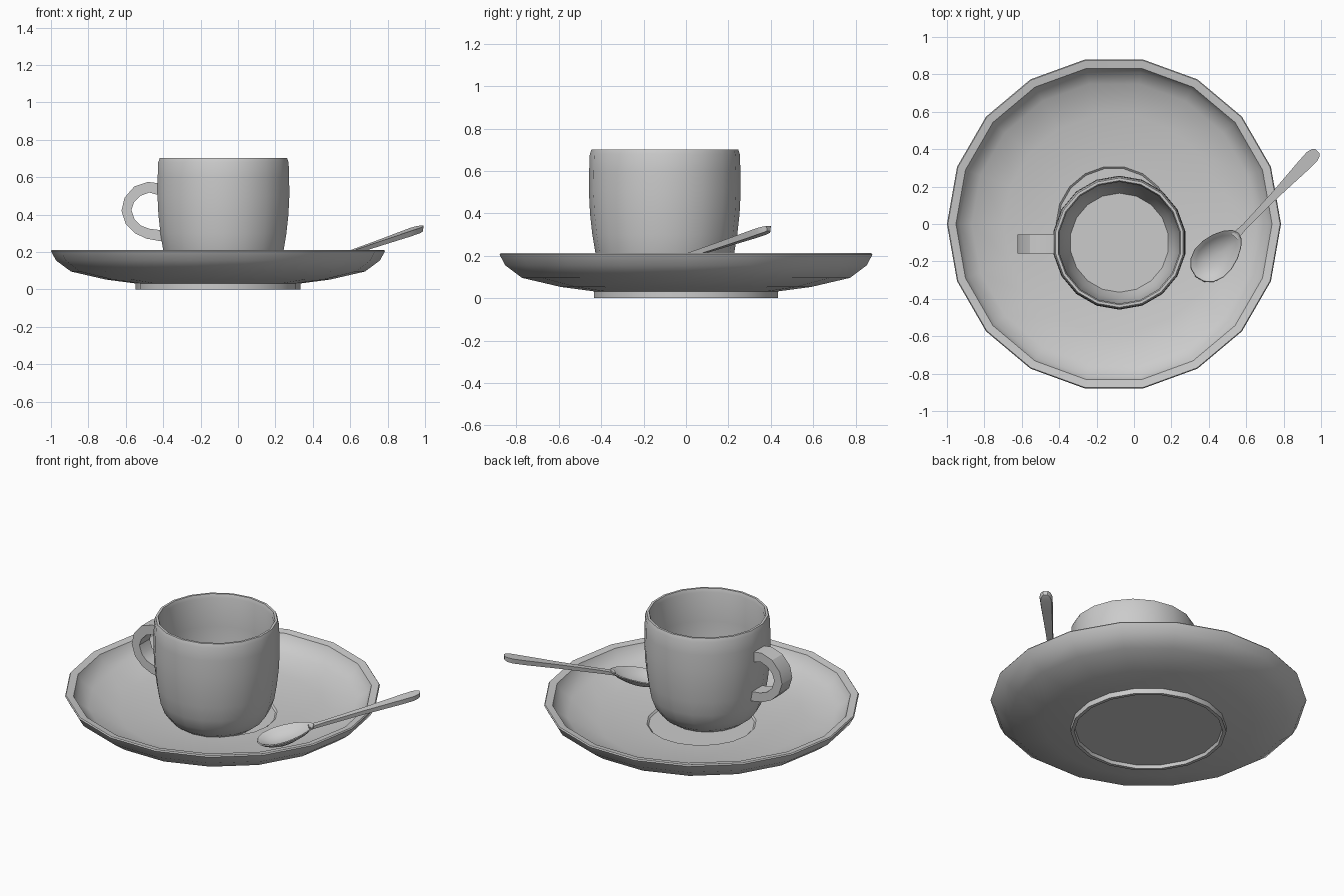
import bpy, bmesh
from math import sin, cos, pi, radians

if "Cube" in bpy.data.objects:
    bpy.data.objects.remove(bpy.data.objects["Cube"])


def loft(name, rings, smooth=30):
    """Skin a list of equal-length point rings and cap both ends."""
    bm = bmesh.new()
    loops = [[bm.verts.new(p) for p in ring] for ring in rings]
    n = len(loops[0])
    for a, b in zip(loops, loops[1:]):
        for i in range(n):
            j = (i + 1) % n
            bm.faces.new((a[i], a[j], b[j], b[i]))
    bm.faces.new(loops[0][::-1])
    bm.faces.new(loops[-1])
    bmesh.ops.recalc_face_normals(bm, faces=bm.faces)
    mesh = bpy.data.meshes.new(name)
    bm.to_mesh(mesh)
    bm.free()
    ob = bpy.data.objects.new(name, mesh)
    bpy.context.collection.objects.link(ob)
    bpy.ops.object.select_all(action='DESELECT')
    ob.select_set(True)
    bpy.context.view_layer.objects.active = ob
    bpy.ops.object.shade_smooth_by_angle(angle=radians(smooth))
    return ob


def lathe(name, profile, cx, cy, sides=18, phase=0.0):
    ang = [phase + 2 * pi * i / sides for i in range(sides)]
    return loft(name, [[(cx + r * cos(a), cy + r * sin(a), z) for a in ang]
                       for r, z in profile])


# saucer: foot ring, underside, rim, dish and shallow well
lathe("saucer", [(.415, .02), (.42, 0), (.44, 0), (.44, .032), (.60, .053),
                 (.786, .096), (.866, .155), (.893, .205), (.888, .212),
                 (.845, .205), (.825, .165), (.76, .122), (.59, .08),
                 (.31, .066), (.30, .057)], -.107, 0)

# cup: outside from base to lip, then inside down to the floor
lathe("cup", [(.22, .06), (.265, .092), (.303, .145), (.327, .21), (.342, .30),
              (.353, .40), (.358, .50), (.357, .60), (.354, .68), (.346, .702),
              (.332, .702), (.325, .68), (.327, .50), (.318, .36), (.298, .22),
              (.265, .14)], -.078, -.10, phase=radians(10))

# cup handle: strap following outer and inner curves
outer = [(-.405, .565), (-.48, .575), (-.555, .55), (-.607, .49), (-.623, .42),
         (-.60, .35), (-.55, .30), (-.49, .272), (-.398, .255)]
inner = [(-.405, .50), (-.475, .518), (-.523, .50), (-.556, .465), (-.57, .425),
         (-.553, .375), (-.52, .342), (-.475, .325), (-.398, .315)]
loft("cup_handle", [[(ox, -.158, oz), (ox, -.056, oz), (ix, -.056, iz), (ix, -.158, iz)]
                    for (ox, oz), (ix, iz) in zip(outer, inner)])


# spoon: s runs along its length, t across, h above the tilted spoon plane
def spoon_point(s, t, h):
    return (.44 + .695 * s - .72 * t, -.17 + .72 * s + .695 * t, .149 + .247 * s + h)


def bowl_ring(k, h, n=16):
    ring = []
    for i in range(n):
        a = 2 * pi * i / n
        width = .108 - .022 * cos(a)
        ring.append(spoon_point(.007 + k * .165 * cos(a), k * width * sin(a), h))
    return ring


loft("spoon_bowl", [bowl_ring(k, h) for k, h in
                    [(.2, -.058), (.5, -.048), (.82, -.025), (1, -.003), (.98, .003),
                     (.92, 0), (.78, -.018), (.48, -.036), (.2, -.044)]], 40)

# spoon handle: (s, half width, thickness)
stem = [(.14, .022, .018), (.22, .015, .022), (.45, .021, .026),
        (.66, .034, .03), (.735, .037, .03), (.765, .028, .028), (.778, .014, .024)]
loft("spoon_handle", [[spoon_point(s, -w, 0), spoon_point(s, w, 0),
                       spoon_point(s, w * .85, -d), spoon_point(s, -w * .85, -d)]
                      for s, w, d in stem])
